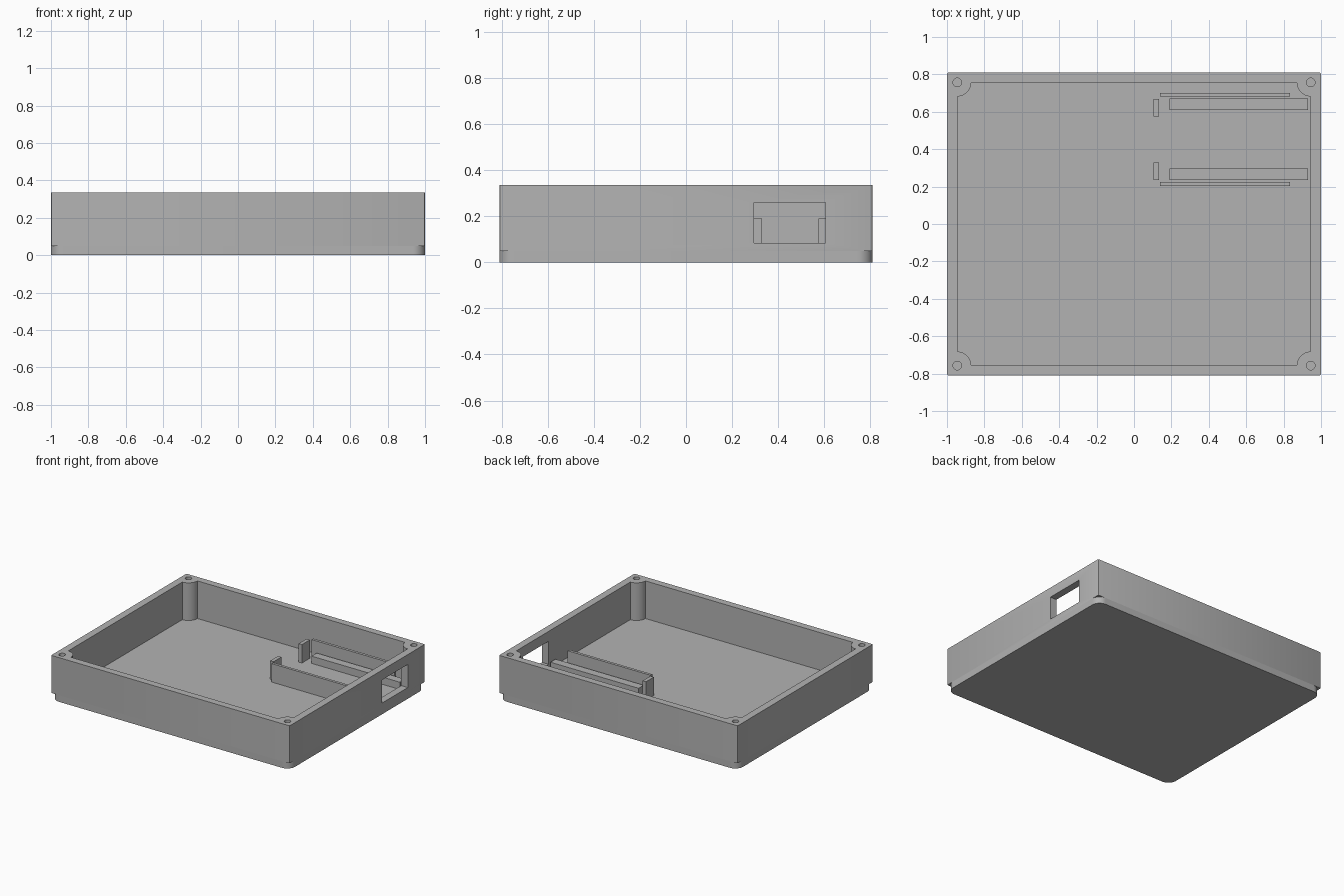
import bpy, bmesh
from math import sin, cos, pi, radians

cube = bpy.data.objects.get("Cube")
if cube:
    bpy.data.objects.remove(cube, do_unlink=True)

grey = bpy.data.materials.new("plastic grey")
grey.use_nodes = True
colour = (0.45, 0.45, 0.45, 1)
grey.diffuse_color = colour
grey.node_tree.nodes["Principled BSDF"].inputs["Base Color"].default_value = colour

HX, HY = 1.0, 0.81          # outer half sizes
IX, IY = 0.945, 0.757       # inner half sizes, also screw centres
FLOOR, RIM = 0.05, 0.335
RAIL_MID = 0.4525           # centre line of the board holder


def prism(name, outline, z0, z1):
    """Extrude a counter-clockwise outline from z0 to z1."""
    bm = bmesh.new()
    base = bm.faces.new([bm.verts.new((x, y, z0)) for x, y in outline])
    top = bmesh.ops.extrude_face_region(bm, geom=[base])["geom"]
    for v in top:
        if isinstance(v, bmesh.types.BMVert):
            v.co.z = z1
    bmesh.ops.recalc_face_normals(bm, faces=bm.faces)
    mesh = bpy.data.meshes.new(name)
    bm.to_mesh(mesh)
    bm.free()
    mesh.materials.append(grey)
    obj = bpy.data.objects.new(name, mesh)
    bpy.context.collection.objects.link(obj)
    return obj


def box(name, x0, x1, y0, y1, z0, z1):
    return prism(name, [(x0, y0), (x1, y0), (x1, y1), (x0, y1)], z0, z1)


def corner_outline(hx, hy, r, steps, scooped=False):
    """Rectangle with rounded corners, or with corners scooped inward."""
    pts = []
    for k, (sx, sy) in enumerate([(1, 1), (-1, 1), (-1, -1), (1, -1)]):
        for i in range(steps + 1):
            t = i / steps * pi / 2
            if scooped:
                a = k * pi / 2 + 1.5 * pi - t
                cx, cy = sx * hx, sy * hy
            else:
                a = k * pi / 2 + t
                cx, cy = sx * (hx - r), sy * (hy - r)
            pts.append((cx + r * cos(a), cy + r * sin(a)))
    return pts


def circle(cx, cy, r, n=32):
    return [(cx + r * cos(2 * pi * i / n), cy + r * sin(2 * pi * i / n)) for i in range(n)]


def cut(obj, cutter):
    """Subtract a cutter, keep the result and remove the cutter."""
    cutter.hide_render = True
    mod = obj.modifiers.new("cut", "BOOLEAN")
    mod.operation, mod.solver, mod.object = "DIFFERENCE", "EXACT", cutter
    graph = bpy.context.evaluated_depsgraph_get()
    mesh = bpy.data.meshes.new_from_object(obj.evaluated_get(graph))
    obj.modifiers.clear()
    obj.data = mesh
    bpy.data.objects.remove(cutter, do_unlink=True)


# Floor plate with rounded corners
plate = prism("floor_plate", corner_outline(HX, HY, 0.065, 10), 0, FLOOR)

# Side walls with corner posts left standing
walls = prism("side_walls", corner_outline(HX, HY, 0.008, 2), FLOOR, RIM)
cut(walls, prism("cavity_cutter", corner_outline(IX, IY, 0.075, 12, True), FLOOR - 0.1, RIM + 0.1))

# Screw holes in the posts
for sx in (-1, 1):
    for sy in (-1, 1):
        cut(walls, prism("screw_cutter", circle(sx * IX, sy * IY, 0.023), FLOOR - 0.1, RIM + 0.1))

# Connector opening in the left wall
cut(walls, box("opening_cutter", 0.92, 1.1, 0.295, 0.605, 0.085, 0.26))

# Board holder: support rails, thin guides and end stops, mirrored in y
for side, s in (("front", -1), ("back", 1)):
    def holder(part, x0, x1, inner, outer, top):
        y0, y1 = sorted((RAIL_MID + s * inner, RAIL_MID + s * outer))
        box(f"{side}_{part}", x0, x1, y0, y1, FLOOR, top)

    holder("support_rail", 0.19, 0.93, 0.157, 0.218, 0.105)
    holder("guide_wall", 0.14, 0.835, 0.228, 0.249, 0.19)
    holder("end_stop", 0.105, 0.133, 0.123, 0.217, 0.19)

# Smooth the rounded corners only
for obj in (plate, walls):
    bpy.ops.object.select_all(action="DESELECT")
    obj.select_set(True)
    bpy.context.view_layer.objects.active = obj
    bpy.ops.object.shade_smooth_by_angle(angle=radians(30))
